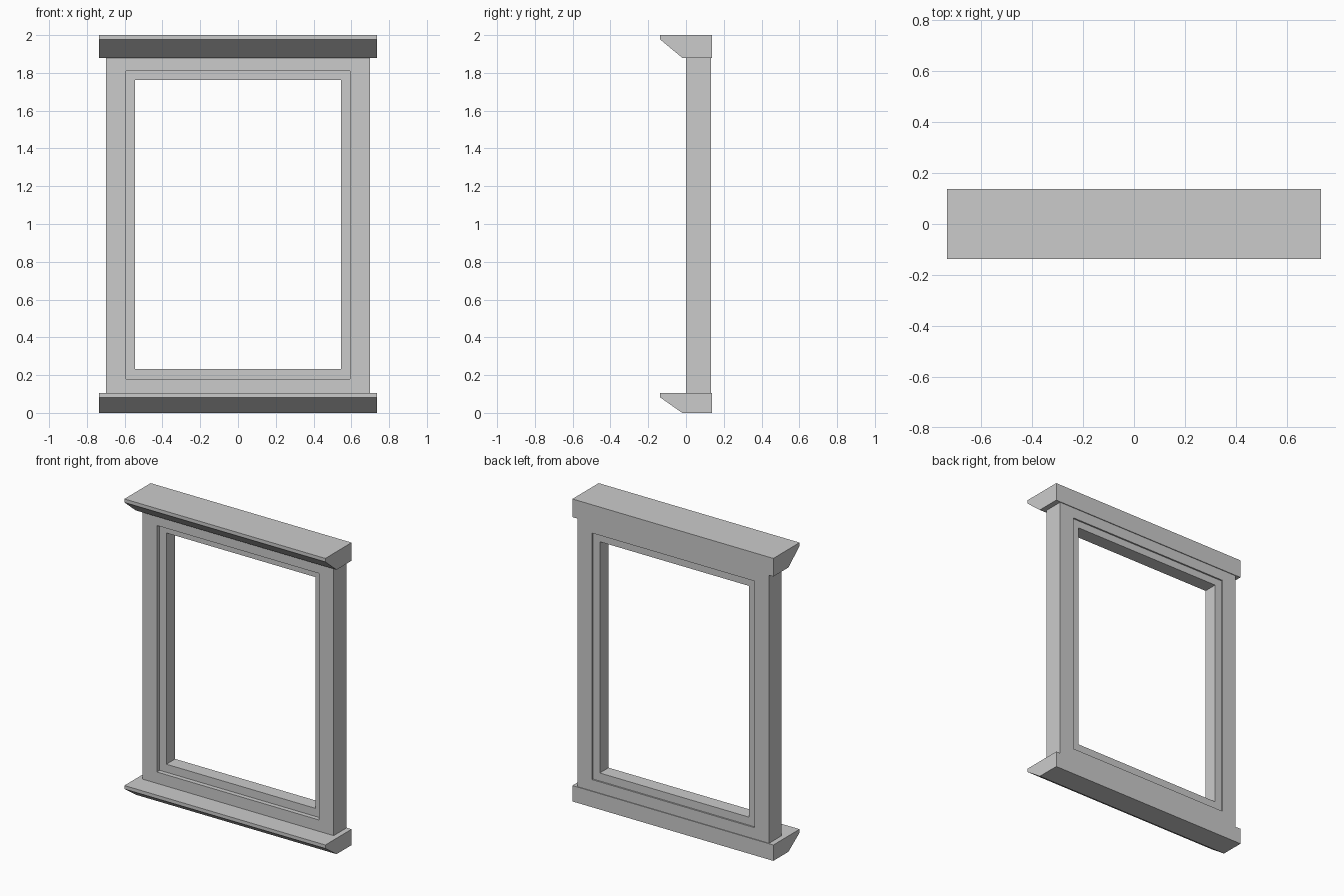
import bpy, bmesh

if "Cube" in bpy.data.objects:
    bpy.data.objects.remove(bpy.data.objects["Cube"])


def make_object(name, verts, faces):
    mesh = bpy.data.meshes.new(name)
    mesh.from_pydata(verts, [], faces)
    bm = bmesh.new()
    bm.from_mesh(mesh)
    bmesh.ops.recalc_face_normals(bm, faces=bm.faces)
    bm.to_mesh(mesh)
    bm.free()
    obj = bpy.data.objects.new(name, mesh)
    bpy.context.collection.objects.link(obj)
    return obj


def ring(name, outer, inner, y0, y1):
    """Rectangular frame; outer and inner are (half width, bottom z, top z)."""
    verts = [(x, y, z)
             for y in (y0, y1)
             for w, lo, hi in (outer, inner)
             for x, z in ((-w, lo), (w, lo), (w, hi), (-w, hi))]
    faces = []
    for i in range(4):
        j = (i + 1) % 4
        faces += [(i, j, 4 + j, 4 + i),              # front
                  (8 + i, 8 + j, 12 + j, 12 + i),    # back
                  (i, j, 8 + j, 8 + i),              # outside edge
                  (4 + i, 4 + j, 12 + j, 12 + i)]    # opening edge
    return make_object(name, verts, faces)


def ledge(name, half_width, profile):
    """Extrude a (y, z) profile along x."""
    n = len(profile)
    verts = [(x, y, z) for x in (-half_width, half_width) for y, z in profile]
    faces = [tuple(range(n)), tuple(range(n, 2 * n))]
    faces += [(i, (i + 1) % n, n + (i + 1) % n, n + i) for i in range(n)]
    return make_object(name, verts, faces)


# Outer casing and the recessed sash inside it
opening = (0.594, 0.18, 1.81)
ring("casing", (0.70, 0.105, 1.88), opening, 0.0, 0.132)
ring("sash", opening, (0.545, 0.233, 1.762), 0.03, 0.122)

# Sill and head ledges with sloped undersides
for name, bottom, top in (("sill", 0.0, 0.105), ("head", 1.88, 2.0)):
    ledge(name, 0.735, [(0.137, bottom), (-0.02, bottom), (-0.137, top - 0.023),
                        (-0.137, top), (0.137, top)])
